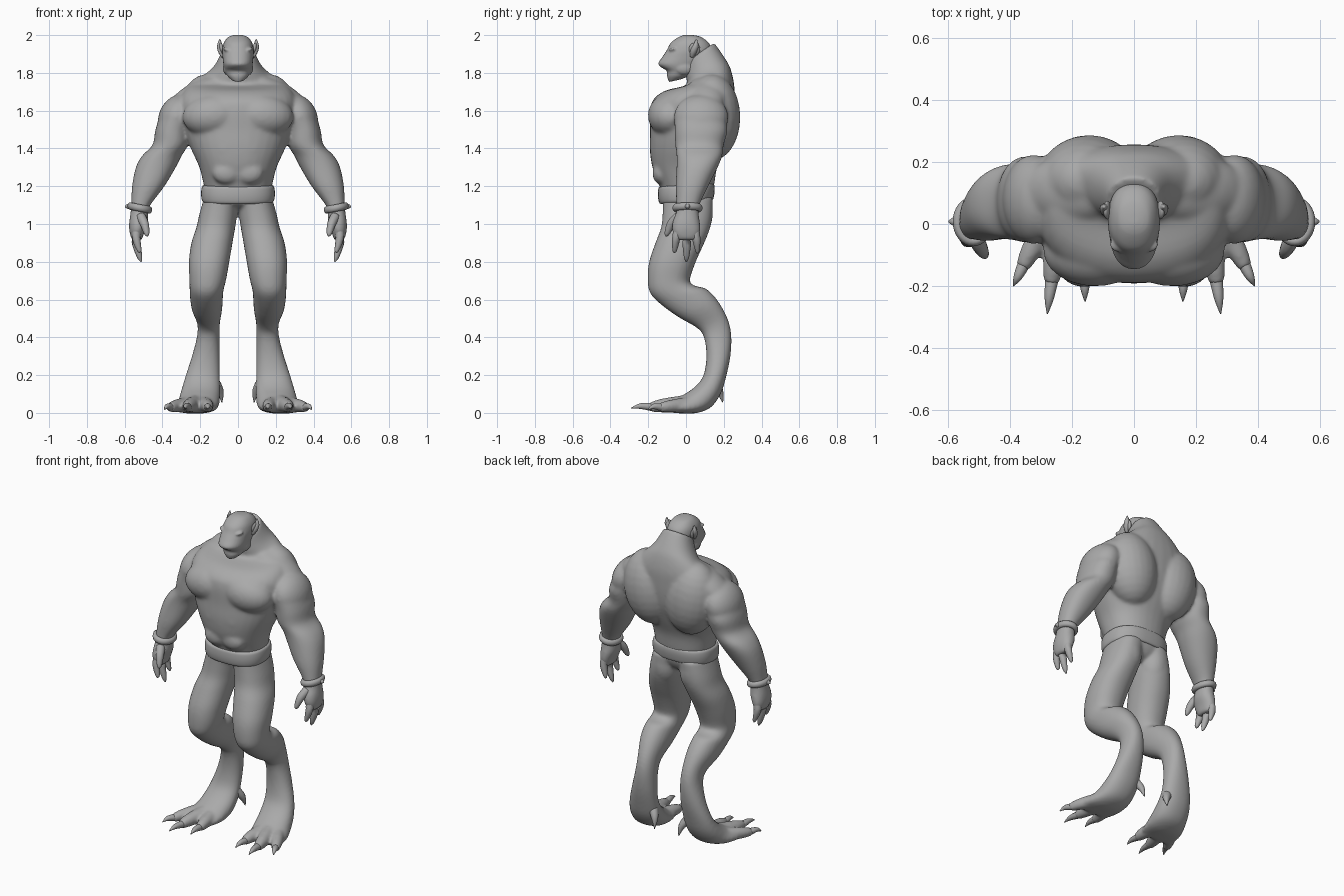
import bpy, bmesh, math
from mathutils import Vector, Matrix

grey = bpy.data.materials.new("stone grey")
grey.diffuse_color = (0.4, 0.4, 0.4, 1)


def smooth_rows(rows, k=4):
    """Catmull-Rom interpolation of rows of numbers."""
    out = []
    for i in range(len(rows) - 1):
        a, b, c, d = rows[max(i - 1, 0)], rows[i], rows[i + 1], rows[min(i + 2, len(rows) - 1)]
        for j in range(k):
            t = j / k
            out.append([0.5 * (2 * q + (r - p) * t + (2 * p - 5 * q + 4 * r - s) * t * t
                               + (3 * q - p - 3 * r + s) * t ** 3) for p, q, r, s in zip(a, b, c, d)])
    return out + [list(rows[-1])]


def skin(bm, rings):
    vs = [[bm.verts.new(p) for p in r] for r in rings]
    n = len(vs[0])
    for a, b in zip(vs, vs[1:]):
        for i in range(n):
            bm.faces.new((a[i], a[(i + 1) % n], b[(i + 1) % n], b[i]))
    bm.faces.new(vs[0])
    bm.faces.new(vs[-1])


def loft(bm, rows, side=1, e=2.2, n=32, k=4):
    """rows: x centre, half width, front y, front z, back y, back z"""
    rings = []
    for xc, hx, yf, zf, yb, zb in smooth_rows(rows, k):
        ring = []
        for i in range(n):
            a = 2 * math.pi * i / n
            c, s = [math.copysign(abs(v) ** (2 / e), v) for v in (math.cos(a), math.sin(a))]
            ring.append((side * (xc + hx * c), (yf + yb) / 2 + s * (yb - yf) / 2,
                         (zf + zb) / 2 + s * (zb - zf) / 2))
        rings.append(ring)
    skin(bm, rings)


def tube(bm, rows, side=1, n=12):
    """rows: x, y, z, radius"""
    rows = smooth_rows(rows)
    rings = []
    for i, (x, y, z, r) in enumerate(rows):
        d = Vector(rows[min(i + 1, len(rows) - 1)][:3]) - Vector(rows[max(i - 1, 0)][:3])
        q = d.to_track_quat('Z', 'Y')
        ring = []
        for j in range(n):
            a = 2 * math.pi * j / n
            p = Vector((x, y, z)) + q @ Vector((r * math.cos(a), r * math.sin(a), 0))
            ring.append((side * p.x, p.y, p.z))
        rings.append(ring)
    skin(bm, rings)


def blob(bm, c, r, side=1, tilt=0):
    m = (Matrix.Translation((side * c[0], c[1], c[2])) @ Matrix.Rotation(side * tilt, 4, 'Y')
         @ Matrix.Diagonal((*r, 1)))
    bmesh.ops.create_uvsphere(bm, u_segments=24, v_segments=14, radius=1, matrix=m)


def finish(bm, name, voxel=0, soften=4):
    bmesh.ops.recalc_face_normals(bm, faces=bm.faces[:])
    me = bpy.data.meshes.new(name)
    bm.to_mesh(me)
    bm.free()
    ob = bpy.data.objects.new(name, me)
    bpy.context.collection.objects.link(ob)
    me.materials.append(grey)
    if voxel:
        m = ob.modifiers.new("fuse", 'REMESH')
        m.mode, m.voxel_size, m.use_smooth_shade = 'VOXEL', voxel, True
        m = ob.modifiers.new("soften", 'SMOOTH')
        m.factor, m.iterations = 0.5, soften
    me.polygons.foreach_set("use_smooth", [True] * len(me.polygons))
    return ob


# torso, arms and hands, fused
bm = bmesh.new()
loft(bm, [(0, .165, -.12, 1.13, .13, 1.14), (0, .18, -.14, 1.2, .148, 1.2), (0, .205, -.178, 1.3, .165, 1.3),
          (0, .25, -.192, 1.4, .205, 1.4), (0, .285, -.19, 1.5, .24, 1.5), (0, .305, -.19, 1.6, .253, 1.58),
          (0, .305, -.172, 1.66, .257, 1.66), (0, .27, -.11, 1.706, .255, 1.74), (0, .18, 0, 1.735, .235, 1.825),
          (0, .125, .0, 1.78, .205, 1.88), (0, .086, .0, 1.86, .15, 1.96)], e=2.2)
for s in (1, -1):
    blob(bm, (.125, -.085, 1.575), (.17, .117, .115), s, .1)         # chest
    blob(bm, (.145, .14, 1.565), (.165, .148, .23), s, .15)          # upper back
    blob(bm, (.325, .08, 1.565), (.095, .145, .125), s, -.4)         # shoulder
    blob(bm, (.2, .11, 1.685), (.18, .11, .075), s, .45)             # trapezius
    for z in (1.27, 1.4):
        blob(bm, (.06, -.135, z), (.075, .053 if z > 1.3 else .043, .06), s)
    loft(bm, [(.3, .03, .02, 1.655, .15, 1.655), (.31, .095, -.055, 1.58, .2, 1.58),
              (.345, .092, -.06, 1.5, .22, 1.5), (.358, .094, -.057, 1.42, .2, 1.42),
              (.404, .105, -.05, 1.36, .192, 1.36), (.435, .106, -.05, 1.3, .168, 1.3),
              (.475, .086, -.055, 1.2, .118, 1.2), (.515, .051, -.051, 1.1, .071, 1.1),
              (.522, .047, -.053, 1.06, .067, 1.06), (.526, .05, -.072, 1.01, .074, 1.01),
              (.535, .04, -.072, .96, .076, .96), (.535, .028, -.05, .915, .06, .915)], s)
finish(bm, "torso_and_arms", .009, 14)

# fingers and thumbs
bm = bmesh.new()
for s in (1, -1):
    tube(bm, [(.535, -.04, .98, .024), (.538, -.053, .92, .022), (.522, -.06, .86, .012), (.518, -.06, .85, .004)], s)
    tube(bm, [(.535, .005, .98, .025), (.54, .004, .91, .024), (.522, .003, .83, .015), (.512, .002, .8, .004)], s)
    tube(bm, [(.535, .045, .98, .024), (.54, .055, .92, .022), (.525, .06, .86, .012), (.52, .06, .845, .004)], s)
    tube(bm, [(.515, -.04, 1.04, .026), (.495, -.078, 1.0, .023), (.483, -.1, .95, .014), (.48, -.105, .935, .004)], s)
finish(bm, "fingers")

# head with brow, fused
bm = bmesh.new()
loft(bm, [(0, .028, -.09, 1.752, -.03, 1.765), (0, .055, -.1, 1.78, .02, 1.785), (0, .068, -.102, 1.81, .05, 1.81),
          (0, .074, -.132, 1.83, .08, 1.83), (0, .078, -.147, 1.85, .1, 1.85), (0, .082, -.125, 1.885, .125, 1.885),
          (0, .084, -.102, 1.92, .135, 1.92), (0, .075, -.08, 1.96, .12, 1.96),
          (0, .05, -.035, 1.992, .08, 1.99), (0, .015, .0, 2.002, .04, 2.0)], e=2.25)
for s in (1, -1):
    blob(bm, (.045, -.066, 1.918), (.036, .026, .012), s, -.35)
    blob(bm, (.058, -.01, 1.825), (.022, .05, .035), s)
finish(bm, "head", .006, 4)

# eyes
bm = bmesh.new()
for s in (1, -1):
    blob(bm, (.05, -.077, 1.895), (.014, .009, .008), s, -.3)
finish(bm, "eyes")

# ears
bm = bmesh.new()
for s in (1, -1):
    tube(bm, [(.078, .03, 1.885, .01), (.088, .04, 1.915, .018), (.096, .052, 1.945, .015), (.096, .055, 1.978, .003)], s)
    blob(bm, (.086, .045, 1.925), (.012, .03, .035), s, .2)
finish(bm, "ears")

# belt
bm = bmesh.new()
loft(bm, [(0, .165, -.12, 1.105, .13, 1.125), (0, .188, -.14, 1.11, .143, 1.13), (0, .195, -.148, 1.14, .15, 1.16),
          (0, .194, -.148, 1.175, .152, 1.19), (0, .187, -.142, 1.195, .147, 1.21),
          (0, .165, -.12, 1.2, .13, 1.215)], e=2.5, n=48)
finish(bm, "belt")

# pelvis, legs, feet and toes, fused
bm = bmesh.new()
loft(bm, [(0, .17, -.118, 1.16, .135, 1.17), (0, .165, -.112, 1.11, .135, 1.12),
          (0, .1, -.06, 1.08, .11, 1.07), (0, .04, -.02, 1.06, .07, 1.04)], e=2.4)
toes = [[(.27, .02, .045, .042), (.33, -.08, .036, .034), (.36, -.14, .028, .024)],
        [(.23, -.02, .048, .045), (.258, -.13, .038, .037), (.268, -.19, .03, .025)],
        [(.18, -.0, .045, .043), (.163, -.11, .037, .035), (.16, -.165, .029, .024)]]
tips = [(.39, -.2, .018), (.28, -.29, .025), (.158, -.25, .022)]
for s in (1, -1):
    loft(bm, [(.09, .09, -.122, 1.14, .142, 1.14), (.105, .1, -.124, 1.05, .14, 1.05),
              (.118, .103, -.132, .98, .128, .98), (.138, .109, -.162, .9, .097, .9),
              (.153, .107, -.195, .8, .052, .8), (.16, .097, -.203, .71, .02, .7),
              (.166, .09, -.19, .635, .05, .672), (.167, .087, -.13, .572, .108, .656),
              (.164, .08, -.04, .507, .168, .594), (.156, .06, .058, .45, .22, .5),
              (.157, .06, .095, .4, .24, .41), (.17, .074, .108, .3, .235, .3),
              (.187, .091, .093, .2, .212, .19), (.197, .103, .05, .14, .183, .1),
              (.207, .11, -.01, .098, .13, .028), (.222, .117, -.05, .075, .05, -.002),
              (.235, .115, -.09, .055, -.04, -.002), (.24, .1, -.11, .035, -.08, .003)], s)
    blob(bm, (.098, .045, 1.06), (.088, .098, .14), s)               # buttock
    for t in toes:
        tube(bm, t, s, 16)
finish(bm, "legs_and_feet", .009, 8)

# claws on toes and inner heels
bm = bmesh.new()
for s in (1, -1):
    for t, tip in zip(toes, tips):
        x, y, z, r = t[-1]
        tube(bm, [(x - (tip[0] - x) * .3, y + .02, z, r * .9),
                  ((x + tip[0]) / 2, (y + tip[1]) / 2, z + .006, r * .6), (*tip, .002)], s)
    tube(bm, [(.125, .15, .16, .03), (.095, .178, .115, .02), (.085, .195, .055, .002)], s)
finish(bm, "claws")

# bracelets with a small outer stud
bm = bmesh.new()
for s in (1, -1):
    vs = []
    for i in range(32):
        a = 2 * math.pi * i / 32
        vs.append([bm.verts.new((s * (.52 + (.05 + .016 * math.cos(b)) * math.cos(a)),
                                 .008 + (.064 + .016 * math.cos(b)) * math.sin(a),
                                 1.085 + .02 * math.sin(b) + .01 * math.cos(a)))
                   for b in [2 * math.pi * j / 10 for j in range(10)]])
    for i in range(32):
        for j in range(10):
            a, b, k = vs[i], vs[(i + 1) % 32], (j + 1) % 10
            bm.faces.new((a[j], a[k], b[k], b[j]))
    tube(bm, [(.57, .008, 1.093, .014), (.585, .008, 1.093, .013), (.598, .008, 1.09, .004)], s)
finish(bm, "bracelets")
